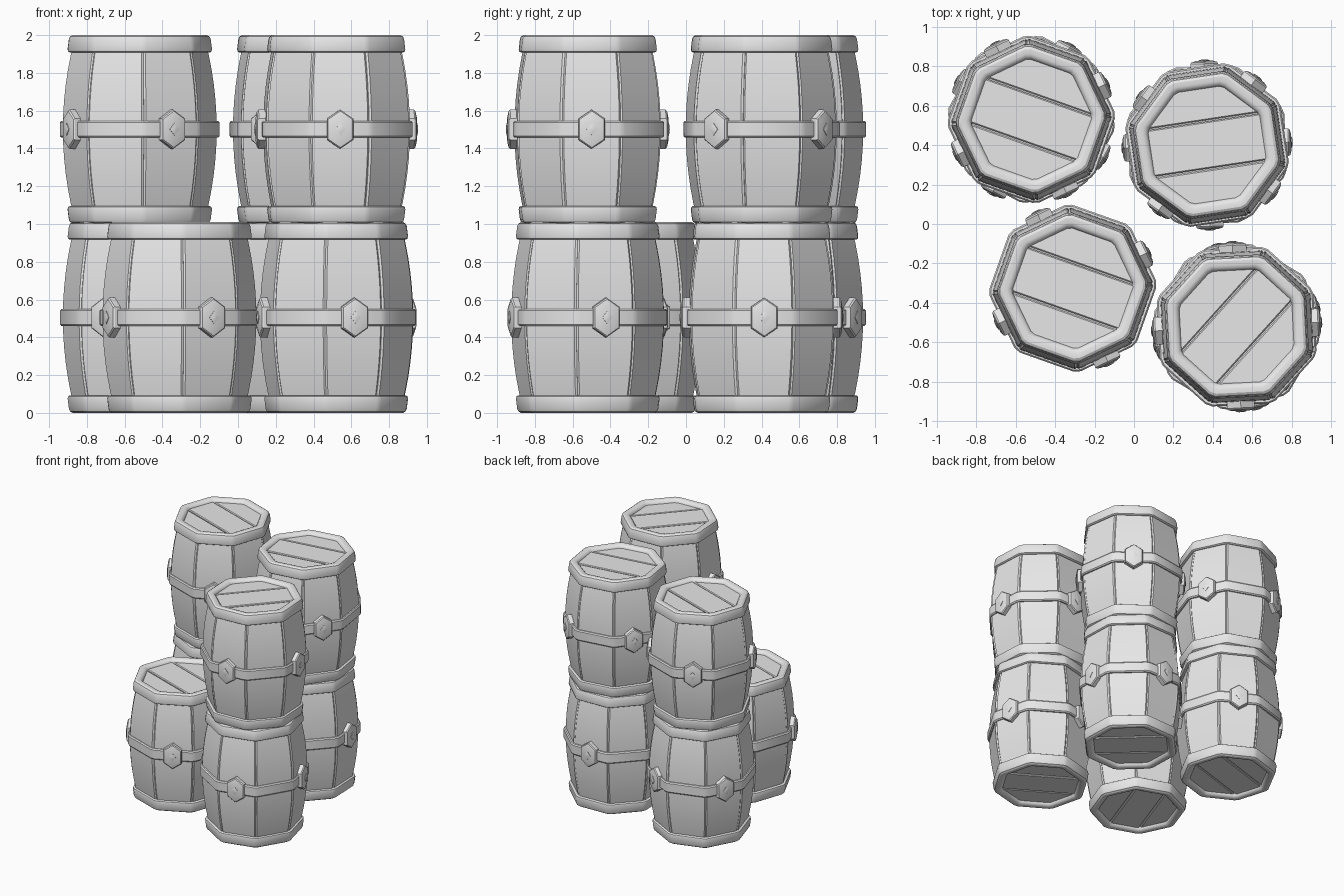
import bpy, bmesh, math, random
from mathutils import Vector, Matrix

if "Cube" in bpy.data.objects:
    bpy.data.objects.remove(bpy.data.objects["Cube"])

random.seed(4)
rad = math.radians
C8 = math.cos(rad(22.5))
T8 = math.tan(rad(22.5))

grey = bpy.data.materials.new("plain_grey")
grey.diffuse_color = (0.8, 0.8, 0.8, 1)
grey.use_nodes = True
grey.node_tree.nodes["Principled BSDF"].inputs["Base Color"].default_value = grey.diffuse_color


def loft(bm, loops, wrap=False):
    """Skin closed loops of points; cap the ends unless wrapped."""
    rows = [[bm.verts.new(p) for p in lp] for lp in loops]
    n = len(rows[0])
    for i in range(len(rows) if wrap else len(rows) - 1):
        a, b = rows[i], rows[(i + 1) % len(rows)]
        for j in range(n):
            k = (j + 1) % n
            bm.faces.new((a[j], a[k], b[k], b[j]))
    if not wrap:
        bm.faces.new(rows[0])
        bm.faces.new(rows[-1])


def ring(bm, profile):
    """Octagonal ring with softened corners from a closed (radius, z) profile."""
    d = 2.5
    k = C8 / math.cos(rad(22.5 - d))
    loops = []
    for i in range(8):
        for s in (-d, d):
            a = rad(22.5 + 45 * i + s)
            loops.append([(r * k * math.cos(a), r * k * math.sin(a), z) for r, z in profile])
    loft(bm, loops, wrap=True)


def on_side(angle, depth, u, z):
    """Point on the barrel side: outward depth, sideways u, height z."""
    c, s = math.cos(angle), math.sin(angle)
    return (c * depth - s * u, s * depth + c * u, z)


def finish(bm, name):
    bmesh.ops.recalc_face_normals(bm, faces=bm.faces)
    me = bpy.data.meshes.new(name)
    bm.to_mesh(me)
    bm.free()
    me.materials.append(grey)
    return me


def make_staves():
    bm = bmesh.new()
    for i in range(8):
        ang, off = rad(45 * i), random.uniform(-0.003, 0.003)
        loops = []
        for j in range(13):
            z = 0.03 + 0.94 * j / 12
            a = (0.413 - 0.27 * (z - 0.5) ** 2) * C8
            w = a * T8 - 0.003
            a += off
            sec = [(-w, a - .035), (-w, a - .01), (-w + .008, a),
                   (w - .008, a), (w, a - .01), (w, a - .035)]
            loops.append([on_side(ang, d, u, z) for u, d in sec])
        loft(bm, loops)
    return finish(bm, "staves")


def make_rims():
    bm = bmesh.new()
    prof = [(.305, .95), (.31, .98), (.322, .994), (.338, 1.0), (.362, 1.0), (.376, .992),
            (.382, .978), (.389, .925), (.386, .913), (.378, .908), (.34, .908)]
    ring(bm, prof)
    ring(bm, [(r, 1 - z) for r, z in prof])
    return finish(bm, "rims")


def make_band():
    bm = bmesh.new()
    ring(bm, [(.39, .455), (.422, .455), (.430, .464), (.430, .536), (.422, .545), (.39, .545)])
    return finish(bm, "band")


def make_plates():
    bm = bmesh.new()
    hexa = [(0, .104), (.07, .056), (.07, -.056), (0, -.104), (-.07, -.056), (-.07, .056)]
    dia = [(0, .034), (.028, 0), (0, -.034), (-.028, 0)]
    for i in range(4):
        ang = rad(45 + 90 * i)
        for shape, steps in ((hexa, ((1, .375), (1, .412), (.93, .42), (.62, .427))),
                             (dia, ((1, .42), (1, .430), (.45, .434)))):
            loft(bm, [[on_side(ang, d, u * s, .5 + v * s) for u, v in shape] for s, d in steps])
    return finish(bm, "plates")


def make_lids():
    bm = bmesh.new()
    R = .318
    x1, x2 = R * C8, R * math.sin(rad(22.5))
    g = .0035
    planks = [[(-x1, x2 + g), (x1, x2 + g), (x2, x1), (-x2, x1)],
              [(-x1, -x2 + g), (x1, -x2 + g), (x1, x2 - g), (-x1, x2 - g)],
              [(-x2, -x1), (x2, -x1), (x1, -x2 - g), (-x1, -x2 - g)]]
    for sgn in (1, -1):
        # three planks, turned a quarter at the bottom end
        for pl, lift in zip(planks, (0, .002, -.001)):
            b = Matrix.Rotation(0 if sgn > 0 else math.pi / 2, 2)
            loops = []
            for z, inset in ((.45, 0), (.468 + lift, 0), (.474 + lift, .006)):
                cy = sum(p[1] for p in pl) / 4
                hy = max(abs(p[1] - cy) for p in pl)
                loops.append([(*(b @ Vector((x, cy + (y - cy) * (1 - inset / hy)))),
                               .5 + sgn * z) for x, y in pl])
            loft(bm, loops)
        # backing under the plank gaps
        oct8 = [(.34 * math.cos(rad(22.5 + 45 * i)), .34 * math.sin(rad(22.5 + 45 * i)))
                for i in range(8)]
        loft(bm, [[(x, y, .5 + sgn * z) for x, y in oct8] for z in (.44, .460)])
    return finish(bm, "lids")


parts = {"staves": make_staves(), "rims": make_rims(), "band": make_band(),
         "plates": make_plates(), "lids": make_lids()}

# barrel name, x, y, base height, height, turn in degrees
barrels = [("back_left_lower", -.52, .53, 0, 1.01, 107),
           ("back_right_lower", .37, .40, 0, 1.01, 47),
           ("front_left_lower", -.31, -.325, 0, 1.01, -19.5),
           ("front_right_lower", .52, -.52, 0, 1.01, 59),
           ("back_left_upper", -.52, .53, 1.003, .997, -19.5),
           ("back_right_upper", .37, .40, 1.003, .997, 8.5),
           ("front_right_upper", .52, -.52, 1.003, .997, 48)]

for label, x, y, z, h, turn in barrels:
    for part, me in parts.items():
        ob = bpy.data.objects.new(f"{label}_barrel_{part}", me.copy())
        ob.location = (x, y, z)
        ob.scale = (1, 1, h)
        ob.rotation_euler = (0, 0, rad(turn))
        bpy.context.collection.objects.link(ob)
        ob.select_set(True)
        bpy.context.view_layer.objects.active = ob

bpy.ops.object.shade_smooth_by_angle(angle=rad(30))
